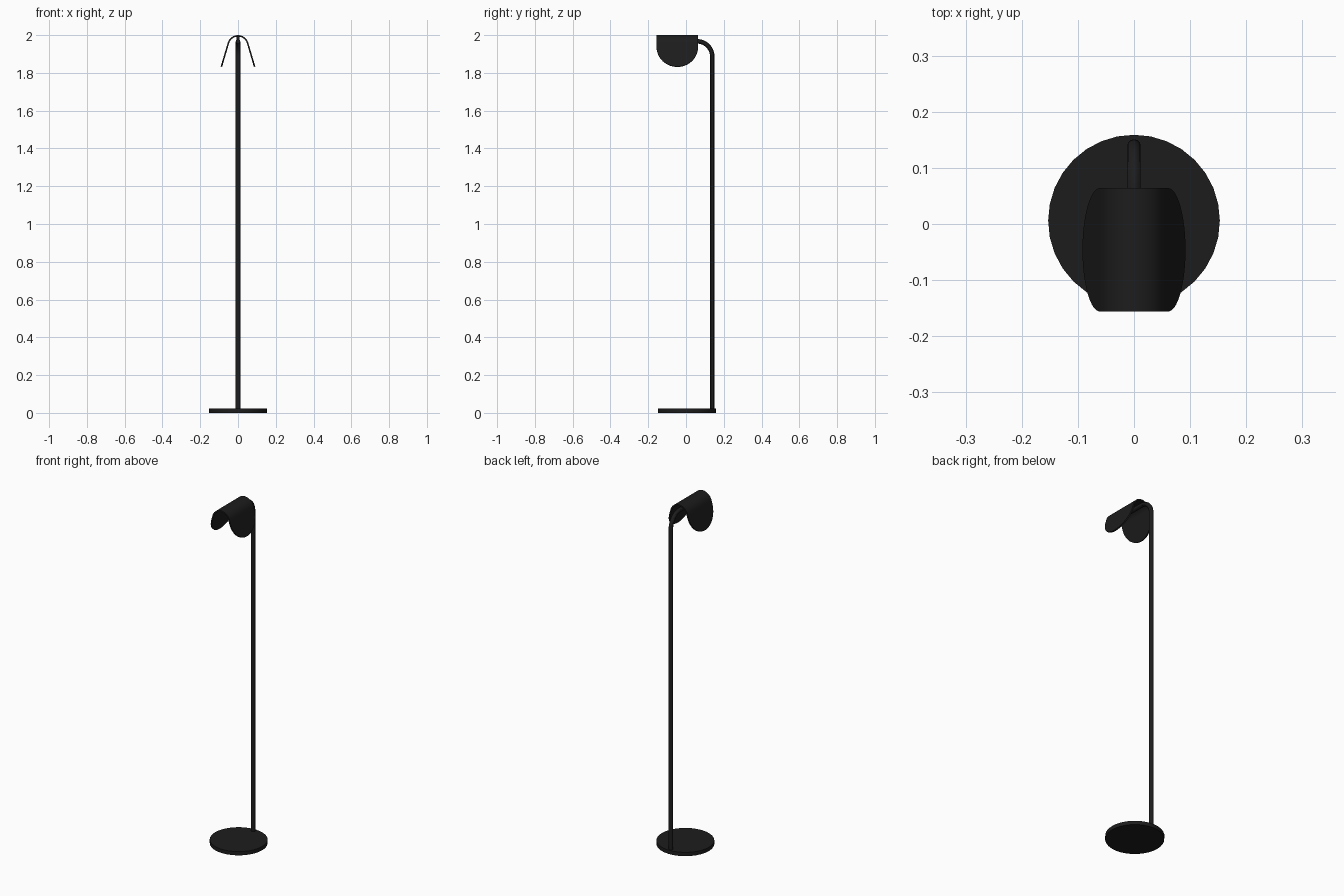
import bpy, bmesh, math

if "Cube" in bpy.data.objects:
    bpy.data.objects.remove(bpy.data.objects["Cube"])

black = bpy.data.materials.new("matte_black")
black.diffuse_color = (0.012, 0.012, 0.012, 1)
black.use_nodes = True
black.node_tree.nodes["Principled BSDF"].inputs["Base Color"].default_value = black.diffuse_color


def finish(obj, angle=30):
    obj.data.materials.append(black)
    bpy.ops.object.select_all(action='DESELECT')
    bpy.context.view_layer.objects.active = obj
    obj.select_set(True)
    bpy.ops.object.shade_smooth_by_angle(angle=math.radians(angle))


# Round foot plate
bpy.ops.mesh.primitive_cylinder_add(vertices=32, radius=0.153, depth=0.022,
                                    location=(0, 0.006, 0.011))
base = bpy.context.object
base.name = "base"
finish(base)

# Pole bending forward into the arm under the shade
POLE_Y, ARM_Z, BEND = 0.139, 1.967, 0.08
path = [(0, POLE_Y, 0.01)]
for i in range(13):
    t = math.radians(90 * i / 12)
    path.append((0, POLE_Y - BEND + BEND * math.cos(t), ARM_Z - BEND + BEND * math.sin(t)))
path.append((0, -0.11, ARM_Z))
curve = bpy.data.curves.new("pole", 'CURVE')
curve.dimensions = '3D'
curve.bevel_depth = 0.012
curve.bevel_resolution = 4
curve.use_fill_caps = True
spline = curve.splines.new('POLY')
spline.points.add(len(path) - 1)
for p, co in zip(spline.points, path):
    p.co = (*co, 1)
pole = bpy.data.objects.new("pole", curve)
bpy.context.collection.objects.link(pole)
bpy.ops.object.select_all(action='DESELECT')
bpy.context.view_layer.objects.active = pole
pole.select_set(True)
bpy.ops.object.convert(target='MESH')
pole = bpy.context.object
finish(pole)

# Shade: a sheet with round ends folded over the arm
R, A, LEG = 0.057, math.radians(16.5), 0.131
WIDTH, MID_Y = 0.110, -0.046
rows = []                                   # (x, z, half width) for one side
for i in range(11):                         # rounded ridge
    t = math.radians(90) - (math.radians(90) - A) * i / 10
    rows.append((R * math.cos(t), 2 - R + R * math.sin(t), WIDTH))
tx, tz, _ = rows[-1]
for i in range(17):                         # straight flap, semicircular tip
    t = math.radians(90 * i / 16)
    s = LEG - WIDTH + WIDTH * math.sin(t)
    rows.append((tx + s * math.sin(A), tz - s * math.cos(A), WIDTH * math.cos(t)))
section = [(-x, z, w) for x, z, w in reversed(rows[1:])] + rows

bm = bmesh.new()
pairs = [[bm.verts.new((x, MID_Y + side * w, z)) for side in (-1, 1)] for x, z, w in section]
for (a, b), (c, d) in zip(pairs, pairs[1:]):
    bm.faces.new((a, c, d, b))
bmesh.ops.remove_doubles(bm, verts=bm.verts, dist=0.0001)
bm.normal_update()
mesh = bpy.data.meshes.new("shade")
bm.to_mesh(mesh)
bm.free()
shade = bpy.data.objects.new("shade", mesh)
bpy.context.collection.objects.link(shade)
solid = shade.modifiers.new("thickness", 'SOLIDIFY')
solid.thickness = 0.008
solid.offset = -1
bpy.ops.object.select_all(action='DESELECT')
bpy.context.view_layer.objects.active = shade
shade.select_set(True)
bpy.ops.object.modifier_apply(modifier=solid.name)
finish(shade)

# Small mount joining arm and shade
bpy.ops.mesh.primitive_cylinder_add(vertices=16, radius=0.008, depth=0.025,
                                    location=(0, MID_Y, 1.983))
mount = bpy.context.object
mount.name = "shade_mount"
finish(mount)
